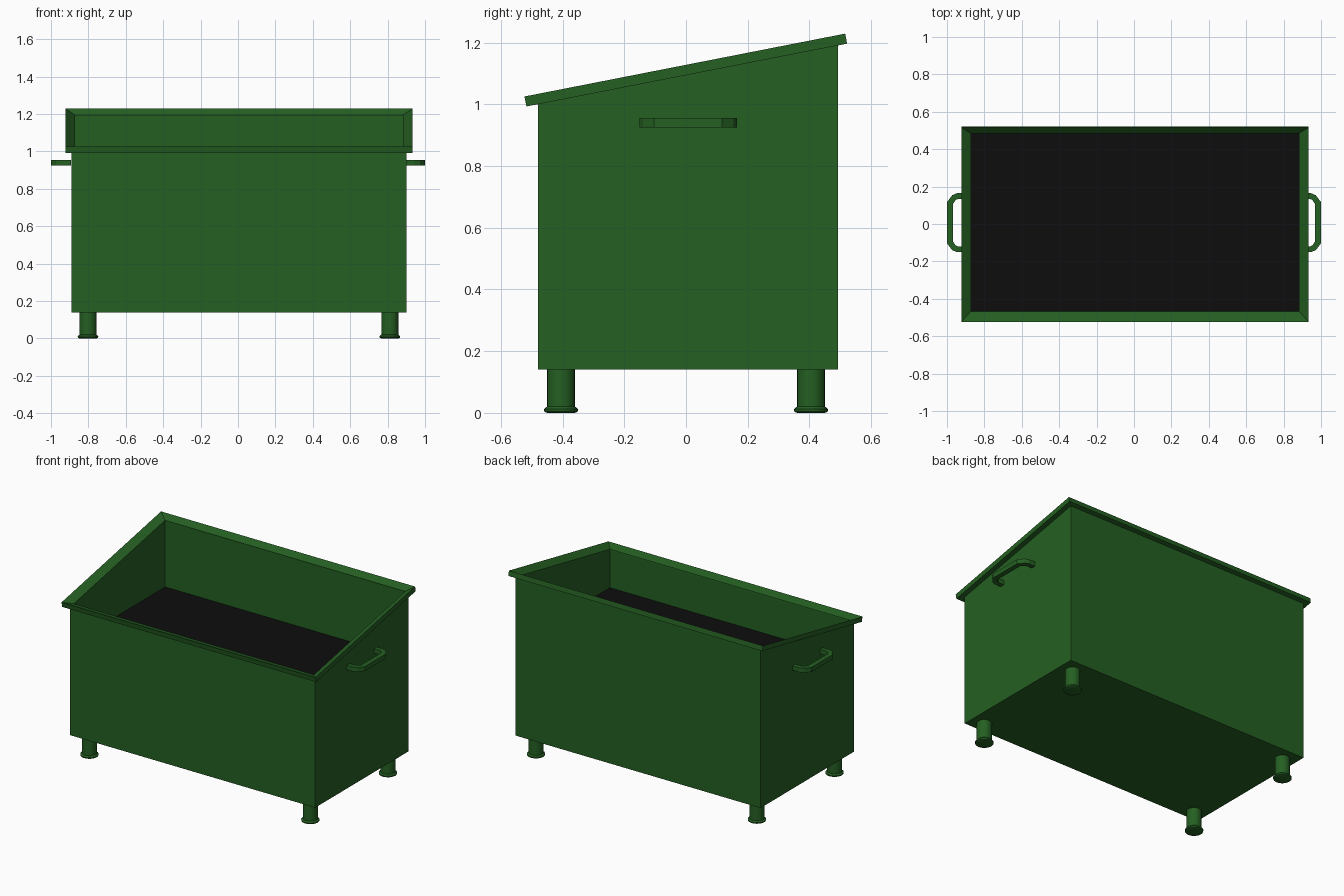
import bpy, bmesh, math

if "Cube" in bpy.data.objects:
    bpy.data.objects.remove(bpy.data.objects["Cube"])

TILT = math.atan(0.196)


def material(name, rgb):
    m = bpy.data.materials.new(name)
    m.diffuse_color = (*rgb, 1)
    m.use_nodes = True
    m.node_tree.nodes["Principled BSDF"].inputs["Base Color"].default_value = m.diffuse_color
    return m


GREEN = material("green_paint", (0.018, 0.115, 0.016))
BLACK = material("black_soil", (0.004, 0.004, 0.004))


def make(name, bm, mat):
    bmesh.ops.recalc_face_normals(bm, faces=bm.faces)
    me = bpy.data.meshes.new(name)
    bm.to_mesh(me)
    bm.free()
    ob = bpy.data.objects.new(name, me)
    me.materials.append(mat)
    bpy.context.collection.objects.link(ob)
    return ob


def loft(name, rings, mat, cap_first=False, cap_last=False, closed=False):
    bm = bmesh.new()
    rows = [[bm.verts.new(p) for p in r] for r in rings]
    pairs = list(zip(rows, rows[1:]))
    if closed:
        pairs.append((rows[-1], rows[0]))
    for a, b in pairs:
        n = len(a)
        for i in range(n):
            bm.faces.new((a[i], a[(i + 1) % n], b[(i + 1) % n], b[i]))
    if cap_first:
        bm.faces.new(rows[0])
    if cap_last:
        bm.faces.new(rows[-1])
    return make(name, bm, mat)


def rect(x, y0, y1, z, cx=0.005):
    return [(cx - x, y0, z), (cx + x, y0, z), (cx + x, y1, z), (cx - x, y1, z)]


def slope(x, y0, y1, h):
    # rectangle on the sloping top plane, lifted by h along its normal
    s, c = math.sin(TILT), math.cos(TILT)
    return [(px, py - h * s, 1.0 + 0.196 * (py + 0.48) + h * c)
            for px, py, _ in rect(x, y0, y1, 0)]


# Box body with sloping open top and thin walls down to the soil
loft("bin_body", [rect(0.895, -0.48, 0.493, 0.14), slope(0.895, -0.48, 0.493, 0),
                  slope(0.877, -0.466, 0.486, 0.003), rect(0.877, -0.466, 0.486, 0.74)],
     GREEN, cap_first=True)

# Flared rim: upright outer lip, top face falling inward
loft("top_rim", [slope(0.877, -0.466, 0.486, 0.0), slope(0.928, -0.517, 0.522, 0.0),
                 slope(0.928, -0.517, 0.522, 0.033), slope(0.877, -0.466, 0.486, 0.006)],
     GREEN, closed=True)

# Soil surface
bm = bmesh.new()
bm.faces.new([bm.verts.new(p) for p in rect(0.877, -0.466, 0.486, 0.755)])
make("soil", bm, BLACK)


# Round legs with a flanged foot
def leg(name, x, y):
    prof = [(0.045, 0.0), (0.054, 0.004), (0.055, 0.012), (0.046, 0.02), (0.045, 0.02), (0.045, 0.145)]
    n = 24
    rings = [[(x + r * math.cos(2 * math.pi * i / n), y + r * math.sin(2 * math.pi * i / n), z)
              for i in range(n)] for r, z in prof]
    ob = loft(name, rings, GREEN, True, True)
    bpy.context.view_layer.objects.active = ob
    ob.select_set(True)
    bpy.ops.object.shade_smooth_by_angle(angle=math.radians(35))
    ob.select_set(False)


for sx, side in ((-1, "left"), (1, "right")):
    for sy, end in ((-1, "front"), (1, "back")):
        leg(f"{end}_{side}_leg", 0.005 + sx * 0.807, sy * 0.405)

# Flat-bar side handles with angled corners
outer = [(0.893, 0.158), (0.945, 0.158), (0.972, 0.147), (1.0, 0.11)]
inner = [(0.893, 0.128), (0.938, 0.128), (0.953, 0.122), (0.968, 0.1)]
for sx, side in ((-1, "left"), (1, "right")):
    rings = []
    stations = list(zip(outer, inner))
    stations = [(o, i, 1) for o, i in stations] + [(o, i, -1) for o, i in stations[::-1]]
    for o, i, sy in stations:
        rings.append([(sx * p[0], 0.007 + sy * p[1], z)
                      for p, z in ((o, 0.925), (o, 0.955), (i, 0.955), (i, 0.925))])
    loft(f"{side}_handle", rings, GREEN, True, True)
